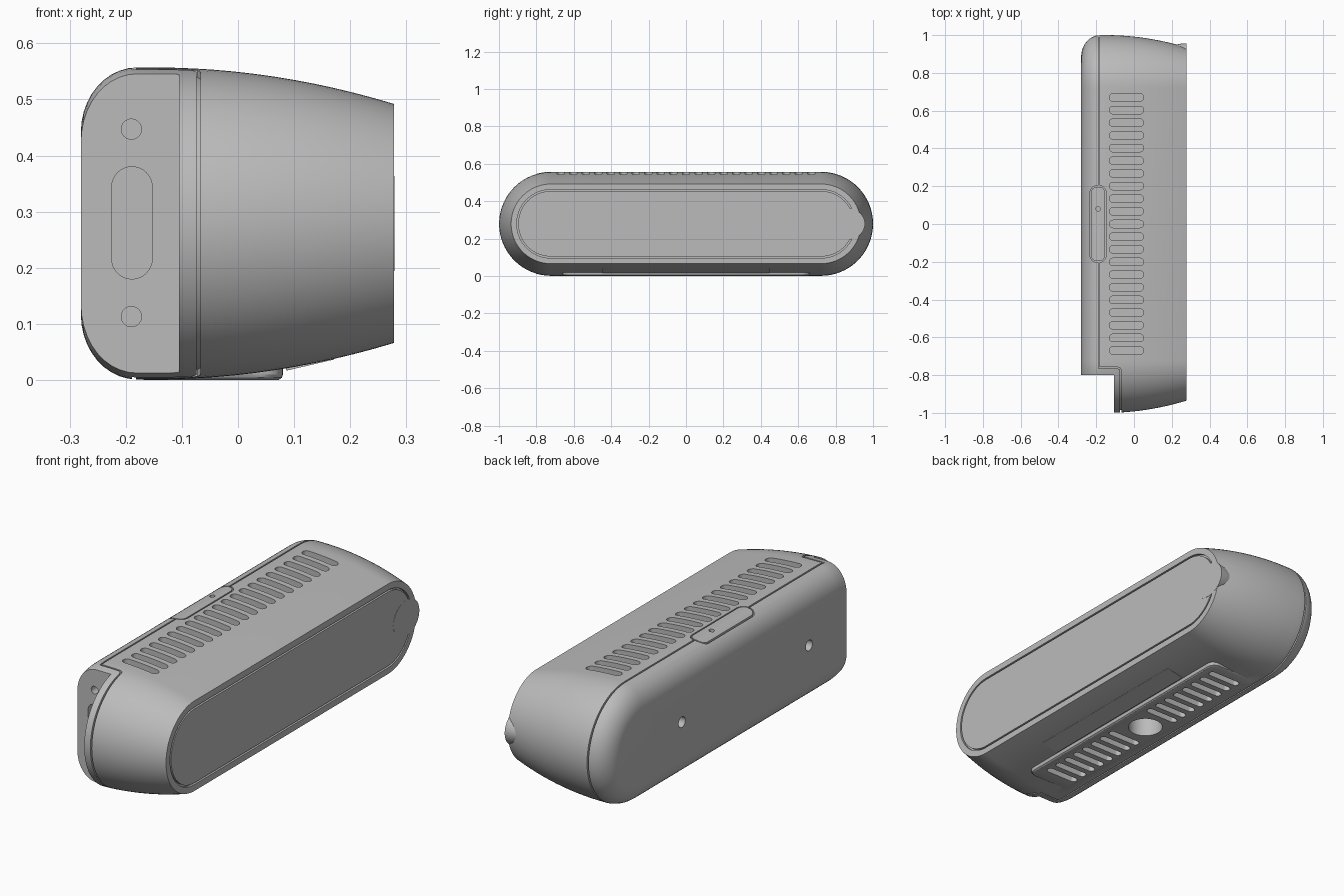
import bpy
import bmesh
from math import sin, cos, pi

if "Cube" in bpy.data.objects:
    bpy.data.objects.remove(bpy.data.objects["Cube"], do_unlink=True)

MID_Z = 0.279       # centre height of the body
RADIUS = 0.278      # radius of the rounded ends
STRAIGHT = 0.722    # half length of the straight part


def loft(name, rings):
    """Closed solid through equally sized rings of points."""
    bm = bmesh.new()
    loops = [[bm.verts.new(p) for p in ring] for ring in rings]
    n = len(loops[0])
    for a, b in zip(loops, loops[1:]):
        for i in range(n):
            j = (i + 1) % n
            bm.faces.new((a[i], a[j], b[j], b[i]))
    bm.faces.new(loops[0])
    bm.faces.new(loops[-1])
    bmesh.ops.remove_doubles(bm, verts=bm.verts, dist=1e-5)
    bmesh.ops.recalc_face_normals(bm, faces=bm.faces)
    mesh = bpy.data.meshes.new(name)
    bm.to_mesh(mesh)
    bm.free()
    obj = bpy.data.objects.new(name, mesh)
    bpy.context.collection.objects.link(obj)
    return obj


def rounded(cu, cv, hu, hv, r, steps=8):
    """Outline of a rectangle (half sizes hu, hv) grown by radius r."""
    pts = []
    for k, (su, sv) in enumerate(((1, 1), (-1, 1), (-1, -1), (1, -1))):
        for i in range(steps + 1):
            a = (k + i / steps) * pi / 2
            p = (cu + su * hu + r * cos(a), cv + sv * hv + r * sin(a))
            if not pts or abs(p[0] - pts[-1][0]) + abs(p[1] - pts[-1][1]) > 1e-5:
                pts.append(p)
    if abs(pts[0][0] - pts[-1][0]) + abs(pts[0][1] - pts[-1][1]) < 1e-5:
        pts.pop()
    return pts


def along(axis, pts, w):
    order = {"x": lambda u, v: (w, u, v),
             "y": lambda u, v: (u, w, v),
             "z": lambda u, v: (u, v, w)}[axis]
    return [order(u, v) for u, v in pts]


def prism(name, pts, axis, lo, hi):
    return loft(name, [along(axis, pts, lo), along(axis, pts, hi)])


def combine(target, tool, operation="DIFFERENCE", keep=False):
    mod = target.modifiers.new("combine", "BOOLEAN")
    mod.operation = operation
    mod.solver = "EXACT"
    mod.object = tool
    bpy.context.view_layer.objects.active = target
    bpy.ops.object.modifier_apply(modifier=mod.name)
    if not keep:
        bpy.data.objects.remove(tool, do_unlink=True)


def join(objs):
    bpy.ops.object.select_all(action="DESELECT")
    for o in objs:
        o.select_set(True)
    bpy.context.view_layer.objects.active = objs[0]
    bpy.ops.object.join()
    return objs[0]


def shell(name, inset):
    """Pill section swept along x: rounded back, gently tapering front."""
    stations = []
    for i in range(10, -1, -1):
        t = i / 10 * pi / 2
        stations.append((-0.18 - 0.1 * sin(t), 0.115 * (1 - cos(t))))
    for i in range(13):
        x = -0.15 + 0.428 * i / 12
        stations.append((x, 0.355 * (x + 0.15) ** 2))
    return loft(name, [along("x", rounded(0, MID_Z, STRAIGHT, 0, RADIUS - d - inset, 20), x)
                       for x, d in stations])


# Main housing with the foot pad underneath
body = shell("housing", 0)
core = shell("core", 0.012)
pad_rings = [along("z", rounded(-0.0475, 0, hu, hv, 0.04), z)
             for hu, hv, z in ((0.08, 0.61, 0), (0.0855, 0.617, 0.004),
                               (0.0875, 0.62, 0.01), (0.0875, 0.62, 0.05))]
combine(body, loft("foot_pad", pad_rings), "UNION")

# Connector notch at the front corner
notch = [(-0.4, -1.2), (-0.105, -1.2), (-0.105, -0.8), (-0.4, -0.8)]
combine(body, prism("notch", notch, "z", -0.2, 0.8))

# Seam between back cover and front shell, interrupted by the latch
seam_path = [(-0.189, 1.1), (-0.182, 1.1), (-0.182, -0.758), (-0.085, -0.758),
             (-0.072, -0.763), (-0.067, -0.778), (-0.067, -1.1), (-0.074, -1.1),
             (-0.074, -0.78), (-0.078, -0.769), (-0.088, -0.765), (-0.189, -0.765)]
seam = prism("seam", seam_path, "z", -0.1, 0.7)
combine(seam, core, keep=True)
latch_in = rounded(-0.19, 0, 0.005, 0.165, 0.032)
latch_out = rounded(-0.19, 0, 0.005, 0.165, 0.038)
combine(seam, prism("latch_inner", latch_in, "z", 0.35, 0.8))
combine(body, seam)

# Latch outline
ring = prism("latch_ring", latch_out, "z", 0.4, 0.7)
combine(ring, prism("latch_inner", latch_in, "z", 0.35, 0.8))
combine(ring, core)
combine(body, ring)

# Front panel outline, open around the pull lip
panel = prism("panel_ring", rounded(0, MID_Z, STRAIGHT, 0, 0.183, 20), "x", 0.266, 0.3)
combine(panel, prism("panel_inner", rounded(0, MID_Z, STRAIGHT, 0, 0.175, 20), "x", 0.2, 0.4))
combine(panel, prism("lip_gap", rounded(0.93, MID_Z, 0.08, 0.07, 0.01), "x", 0.2, 0.4))
combine(body, panel)

# Vents, holes and recesses
cutters = []
for i in range(21):
    slot = rounded(-0.04, (i - 10) * 0.067, 0.071, 0, 0.02)
    cutters.append(prism("top_vent", slot, "z", 0.515, 0.7))
for side in (-1, 1):
    for i in range(8):
        slot = rounded(-0.045, 0.01 + side * (0.135 + 0.063 * i), 0.068, 0, 0.017)
        cutters.append(prism("bottom_vent", slot, "z", -0.1, 0.035))
    port = rounded(-0.19, 0.28 + side * 0.167, 0, 0, 0.018)
    cutters.append(prism("round_port", port, "y", -0.9, -0.76))
for y in (0.43, -0.52):
    cutters.append(prism("wall_hole", rounded(y, 0.28, 0, 0, 0.025), "x", -0.4, -0.22))
cutters.append(prism("mount_hole", rounded(-0.055, 0.015, 0, 0, 0.078), "z", -0.1, 0.1))
cutters.append(prism("latch_hole", rounded(-0.19, 0.08, 0, 0, 0.012), "z", 0.53, 0.7))
cutters.append(prism("long_port", rounded(-0.189, 0.28, 0, 0.064, 0.036), "y", -0.9, -0.75))
combine(body, join(cutters))

# Pull lip on the edge of the front panel
lip = loft("pull_lip", [
    along("x", [(0.86 + ry * cos(a * pi / 16), MID_Z + rz * sin(a * pi / 16))
                for a in range(32)], x)
    for x, ry, rz in ((0.2, 0.085, 0.06), (0.25, 0.095, 0.08), (0.279, 0.097, 0.085))])

# Label plate on the sloping underside
plate = prism("label_plate", rounded(0, 0, 0.0375, 0.44, 0.006), "z", -0.004, 0.004)
plate.location = (0.128, 0, 0.0305)
plate.rotation_euler = (0, -0.23, 0)

# Material and shading
grey = bpy.data.materials.new("plain grey")
grey.use_nodes = True
colour = (0.5, 0.5, 0.5, 1)
grey.diffuse_color = colour
grey.node_tree.nodes["Principled BSDF"].inputs["Base Color"].default_value = colour
bpy.ops.object.select_all(action="DESELECT")
for obj in (body, lip, plate):
    obj.data.materials.clear()
    obj.data.materials.append(grey)
    obj.select_set(True)
bpy.context.view_layer.objects.active = body
bpy.ops.object.shade_smooth_by_angle(angle=0.5)
